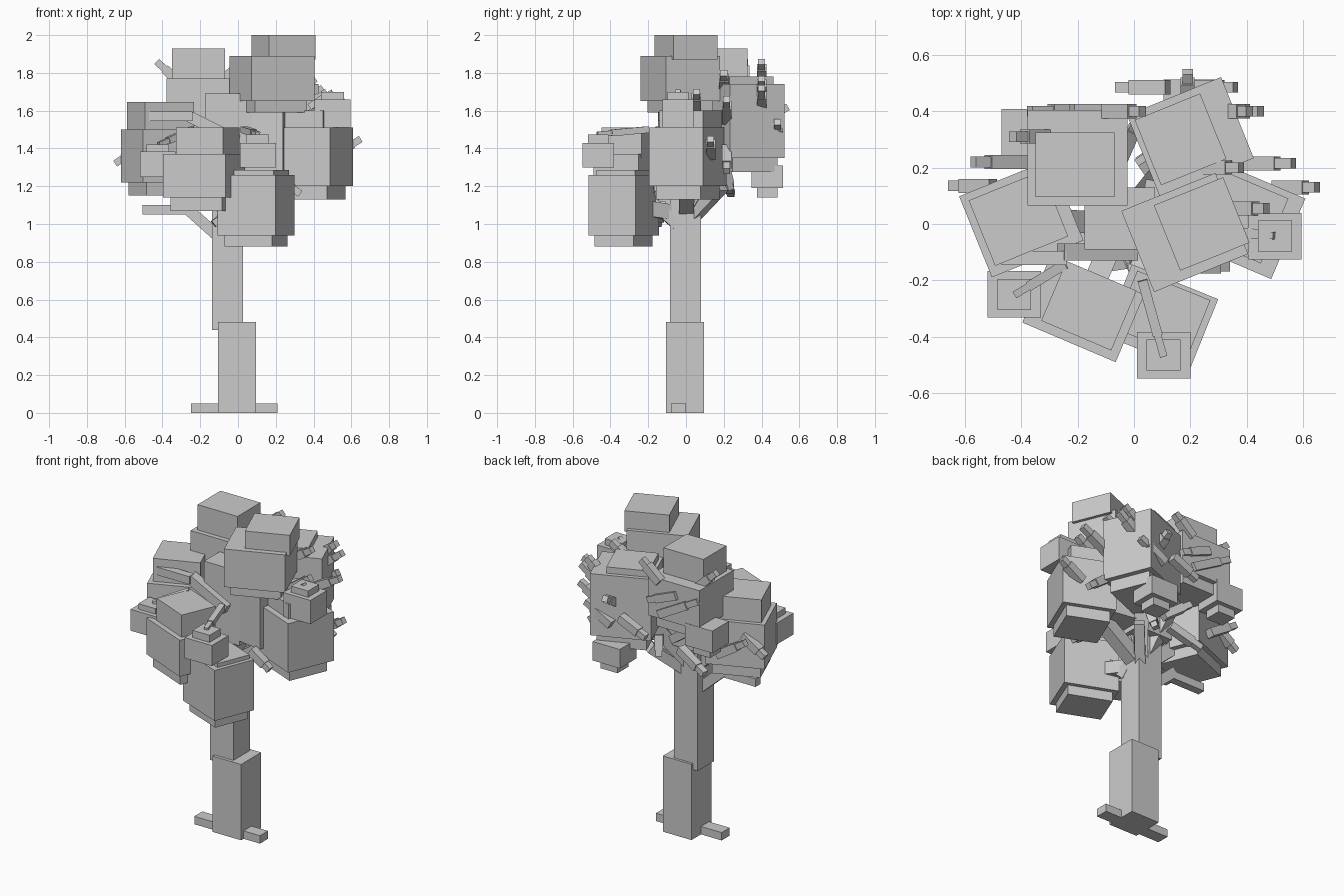
import bpy
from math import radians
from mathutils import Vector


def box(name, center, size, rot=0.0, quat=None):
    bpy.ops.mesh.primitive_cube_add(size=1, location=center)
    o = bpy.context.object
    o.name = name
    o.scale = size
    if quat is not None:
        o.rotation_mode = 'QUATERNION'
        o.rotation_quaternion = quat
    else:
        o.rotation_euler.z = radians(rot)
    return o


def zbox(name, x, y, w, d, z0, z1, rot=0):
    return box(name, (x, y, (z0 + z1) / 2), (w, d, z1 - z0), rot)


def bar(name, p, q, w):
    p, q = Vector(p), Vector(q)
    v = q - p
    return box(name, (p + q) / 2, (v.length, w, w), quat=v.to_track_quat('X', 'Z'))


def twig(p, q, w=0.05):
    # short branch with a thinner tip
    p, q = Vector(p), Vector(q)
    m = p.lerp(q, 0.72)
    bar("twig", p, m, w)
    bar("twig_tip", m, q, w * 0.75)


# trunk and roots
zbox("trunk_lower", -0.005, -0.005, 0.20, 0.20, 0, 0.48)
zbox("trunk_upper", -0.055, -0.003, 0.165, 0.165, 0.44, 1.25)
zbox("root_left", -0.17, -0.04, 0.16, 0.08, 0, 0.05)
zbox("root_right", 0.13, -0.04, 0.16, 0.08, 0, 0.05)

# big leaf clusters: centre, size, rotation, base z, main z range, top z, cap centre and size
clusters = [
    (0.095, -0.33, 0.33, 0.27, -22, 0.88, 0.94, 1.26, 1.285, 0.10, -0.32, 0.28, 0.22),
    (-0.18, -0.30, 0.36, 0.26, -23, 1.07, 1.14, 1.37, 1.51, -0.16, -0.29, 0.27, 0.23),
    (-0.40, 0.02, 0.35, 0.31, 22, 1.15, 1.22, 1.50, 1.645, -0.41, 0.02, 0.28, 0.25),
    (-0.20, 0.235, 0.355, 0.34, 0, 1.45, 1.52, 1.77, 1.93, -0.21, 0.21, 0.28, 0.23),
    (0.18, -0.03, 0.36, 0.31, 22, 1.59, 1.65, 1.89, 2.0, 0.24, 0.0, 0.265, 0.25),
    (0.20, 0.31, 0.36, 0.31, 22, 1.275, 1.35, 1.74, 1.78, 0.165, 0.30, 0.25, 0.25),
    (0.40, 0.01, 0.32, 0.31, -23, 1.13, 1.20, 1.51, 1.60, 0.37, 0.03, 0.28, 0.25),
]
for x, y, w, d, r, zb, z0, z1, zt, cx, cy, cw, cd in clusters:
    zbox("leaf_cluster", x, y, w, d, z0, z1, r)
    zbox("leaf_base", x, y, w * 0.82, d * 0.82, zb, z0 + 0.02, r)
    zbox("leaf_cap", cx, cy, cw, cd, z1 - 0.02, zt, r)
    bar("branch", (-0.05, 0, 1.05), (x, y, (z0 + z1) / 2), 0.08)

# inner clumps filling the crown
zbox("leaf_core", -0.05, 0.02, 0.25, 0.22, 1.22, 1.69)
zbox("leaf_core_right", 0.14, 0.02, 0.24, 0.24, 1.25, 1.62, -10)

# small leaf tufts, with a thinner cap or base
for x, y, z0, z1, c0, c1 in [
    (0.50, -0.043, 1.51, 1.66, 1.66, 1.70),
    (0.105, -0.465, 1.30, 1.43, 1.43, 1.475),
    (-0.425, -0.25, 1.25, 1.385, 1.385, 1.42),
    (0.20, 0.43, 1.19, 1.31, 1.14, 1.19),
    (-0.375, 0.325, 1.40, 1.54, 1.35, 1.40),
]:
    zbox("leaf_tuft", x, y, 0.19, 0.165, z0, z1)
    zbox("leaf_tuft_end", x, y, 0.12, 0.11, c0, c1)

# low bare branch on the left
bar("low_branch", (-0.10, 0, 0.93), (-0.29, 0, 1.10), 0.06)
bar("low_branch_end", (-0.27, 0, 1.075), (-0.505, 0, 1.075), 0.05)
bar("side_branch", (-0.26, -0.10, 1.57), (0.0, -0.10, 1.44), 0.06)
bar("side_branch", (-0.47, -0.12, 1.57), (-0.24, -0.12, 1.57), 0.05)
bar("back_branch", (-0.05, 0, 1.0), (0.12, 0.19, 1.2), 0.06)
bar("front_branch", (0.0, -0.05, 1.0), (0.02, -0.28, 1.2), 0.06)

# thin sprigs lying over the front and right tufts
for p, q in [((0.03, -0.2, 1.50), (0.105, -0.47, 1.475)),
             ((-0.24, -0.14, 1.50), (-0.42, -0.25, 1.42)),
             ((0.38, -0.03, 1.62), (0.50, -0.042, 1.70))]:
    twig(p, q, 0.035)

# twigs poking out around the crown
for p, q in [
    ((-0.38, 0.22, 1.30), (-0.57, 0.22, 1.42)),
    ((-0.50, 0.135, 1.42), (-0.65, 0.135, 1.32)),
    ((-0.28, 0.31, 1.72), (-0.43, 0.31, 1.86)),
    ((-0.10, 0.40, 1.55), (-0.37, 0.40, 1.70)),
    ((-0.22, 0.40, 1.70), (-0.02, 0.40, 1.62)),
    ((-0.10, 0.40, 1.75), (0.03, 0.40, 1.86)),
    ((0.26, 0.40, 1.58), (0.45, 0.40, 1.72)),
    ((0.30, 0.40, 1.68), (0.41, 0.40, 1.77)),
    ((0.12, 0.485, 1.50), (-0.06, 0.485, 1.42)),
    ((0.18, 0.485, 1.44), (0.36, 0.485, 1.54)),
    ((0.19, 0.42, 1.55), (0.19, 0.54, 1.62)),
    ((0.36, 0.215, 1.55), (0.565, 0.215, 1.66)),
    ((0.36, 0.215, 1.40), (0.52, 0.215, 1.28)),
    ((0.50, 0.13, 1.36), (0.65, 0.13, 1.45)),
    ((0.33, 0.055, 1.60), (0.47, 0.055, 1.70)),
    ((0.22, 0.20, 1.70), (0.38, 0.20, 1.80)),
    ((0.20, -0.15, 1.25), (0.33, -0.15, 1.16)),
    ((-0.05, 0.20, 1.30), (-0.22, 0.24, 1.42)),
    ((-0.10, 0.20, 1.25), (-0.30, 0.24, 1.16)),
    ((0.05, 0.20, 1.30), (0.03, 0.23, 1.18)),
    ((0.0, -0.13, 1.10), (-0.13, -0.15, 1.0)),
    ((-0.05, 0.22, 1.45), (0.02, 0.38, 1.58)),
]:
    twig(p, q, 0.05)
